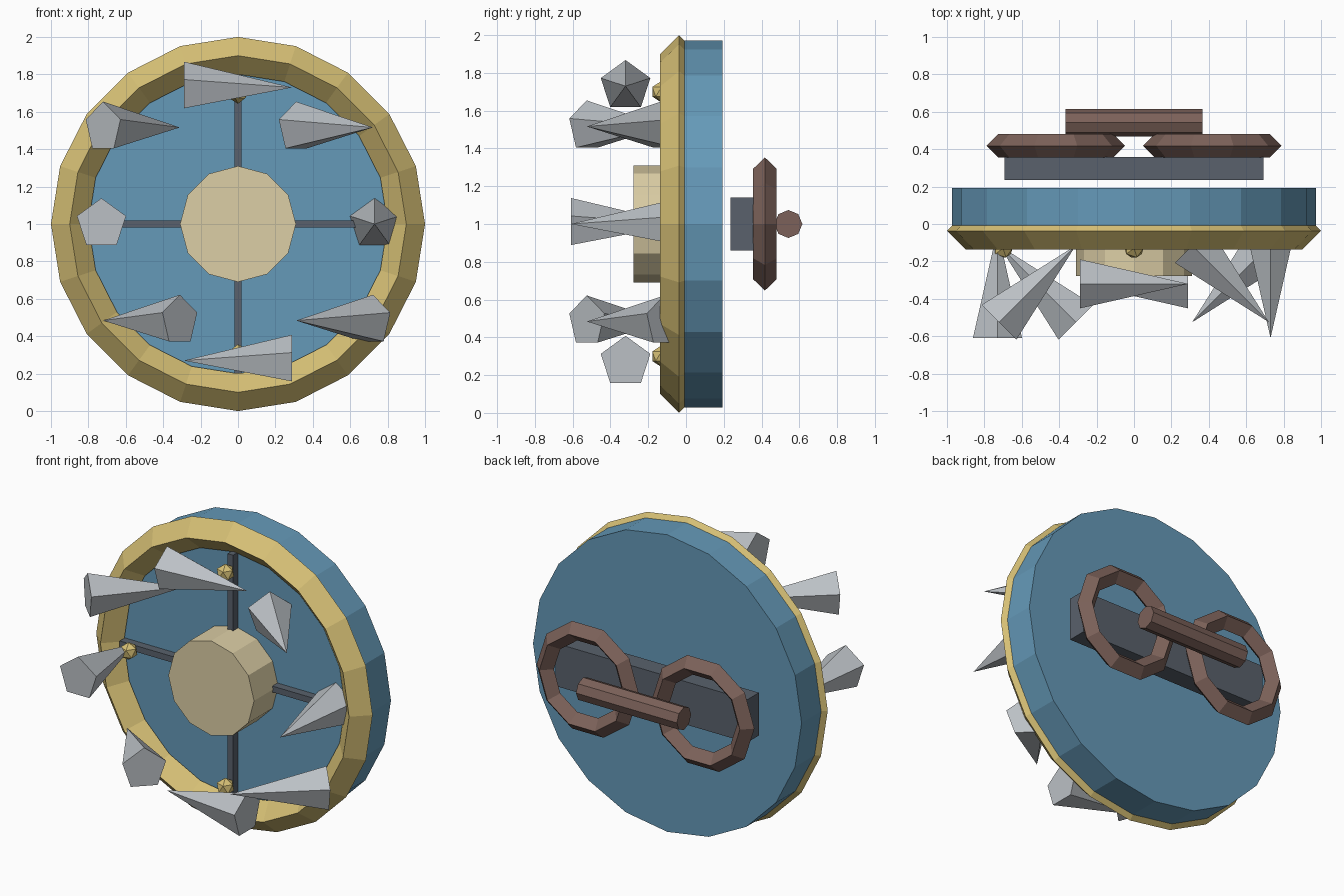
import bpy
from math import pi, cos, sin

if "Cube" in bpy.data.objects:
    bpy.data.objects.remove(bpy.data.objects["Cube"])

FACE = (pi / 2, 0, 0)  # turns a z axis towards the front


def material(name, rgb):
    m = bpy.data.materials.new(name)
    m.diffuse_color = (*rgb, 1)
    m.use_nodes = True
    m.node_tree.nodes["Principled BSDF"].inputs["Base Color"].default_value = m.diffuse_color
    return m


BLUE = material("blue_paint", (0.13, 0.32, 0.48))
GOLD = material("gold", (0.68, 0.53, 0.18))
TAN = material("pale_brass", (0.72, 0.62, 0.38))
STEEL = material("steel", (0.50, 0.53, 0.56))
IRON = material("dark_iron", (0.10, 0.12, 0.15))
LEATHER = material("leather", (0.20, 0.12, 0.10))


def finish(name, mat):
    ob = bpy.context.object
    ob.name = name
    ob.data.materials.append(mat)
    return ob


def cylinder(name, mat, sides, radius, depth, loc, rot=FACE):
    bpy.ops.mesh.primitive_cylinder_add(vertices=sides, radius=radius, depth=depth,
                                        location=loc, rotation=rot)
    return finish(name, mat)


def ring(name, mat, sides, major, minor, loc):
    bpy.ops.mesh.primitive_torus_add(major_segments=sides, minor_segments=4,
                                     major_radius=major, minor_radius=minor,
                                     location=loc, rotation=FACE)
    return finish(name, mat)


def box(name, mat, size, loc):
    bpy.ops.mesh.primitive_cube_add(size=1, location=loc)
    ob = finish(name, mat)
    ob.scale = size
    return ob


# Shield body, rim and centre boss
cylinder("shield_disc", BLUE, 20, 0.972, 0.22, (0, 0.083, 1))
ring("shield_rim", GOLD, 20, 0.9, 0.1, (0, -0.037, 1))
cylinder("centre_boss", TAN, 12, 0.31, 0.26, (0, -0.147, 1))

# Crossed reinforcing bars
box("upright_bar", IRON, (0.04, 0.06, 1.6), (0, -0.05, 1))
box("cross_bar", IRON, (1.6, 0.06, 0.04), (0, -0.05, 1))

# Studs at the bar ends
for i in range(4):
    a = i * pi / 2
    bpy.ops.mesh.primitive_ico_sphere_add(subdivisions=1, radius=0.057,
                                          location=(0.7 * cos(a), -0.13, 1 + 0.7 * sin(a)))
    finish(f"stud_{i + 1}", GOLD)

# Ring of spikes, each turned about the vertical by its own position angle
for i in range(8):
    a = i * pi / 4
    bpy.ops.mesh.primitive_cone_add(vertices=5, radius1=0.138, radius2=0, depth=0.58,
                                    location=(0.73 * cos(a), -0.32, 1 + 0.73 * sin(a)),
                                    rotation=(pi / 2, 0, a))
    finish(f"spike_{i + 1}", STEEL)

# Arm plate, strap loops and grip on the back
box("arm_plate", IRON, (1.385, 0.122, 0.28), (0, 0.297, 1))
for side, name in ((-1, "left"), (1, "right")):
    ring(f"{name}_strap_loop", LEATHER, 10, 0.308, 0.062, (side * 0.418, 0.418, 1))
cylinder("hand_grip", LEATHER, 8, 0.074, 0.73, (0, 0.542, 1), (0, pi / 2, 0))
